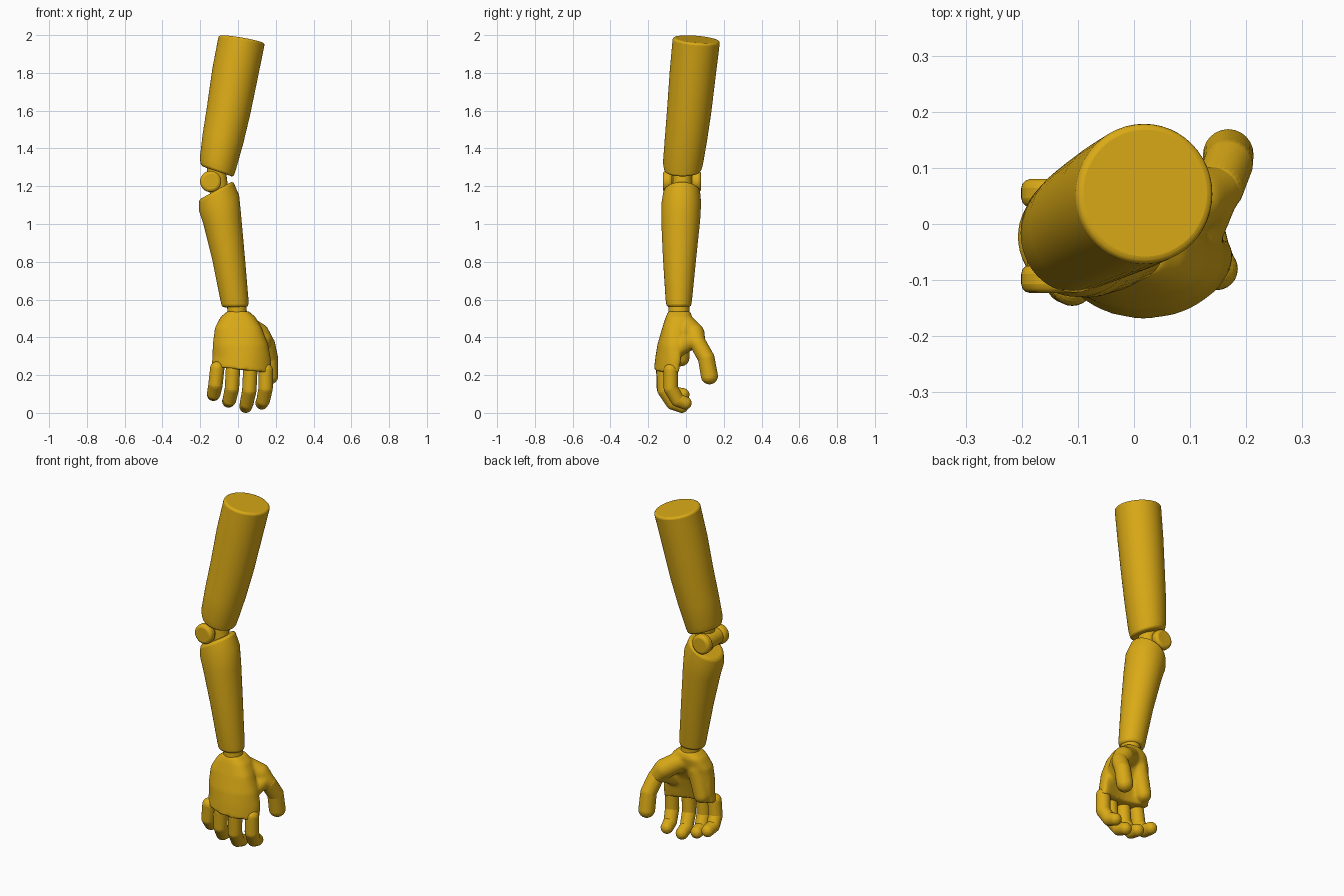
import bpy, bmesh, math
from mathutils import Vector, Matrix

if "Cube" in bpy.data.objects:
    bpy.data.objects.remove(bpy.data.objects["Cube"])

gold = bpy.data.materials.new("golden yellow")
gold.diffuse_color = (0.70, 0.40, 0.008, 1)
gold.use_nodes = True
gold.node_tree.nodes["Principled BSDF"].inputs["Base Color"].default_value = gold.diffuse_color


def finish(name, bm, bevel=0.0, remesh=0.0):
    """Turn a bmesh into a smooth, coloured object."""
    bmesh.ops.recalc_face_normals(bm, faces=bm.faces)
    me = bpy.data.meshes.new(name)
    bm.to_mesh(me)
    bm.free()
    ob = bpy.data.objects.new(name, me)
    bpy.context.collection.objects.link(ob)
    me.materials.append(gold)
    bpy.ops.object.select_all(action='DESELECT')
    bpy.context.view_layer.objects.active = ob
    ob.select_set(True)
    bpy.ops.object.shade_smooth_by_angle(angle=math.radians(40))
    if bevel:
        m = ob.modifiers.new("soft edge", 'BEVEL')
        m.width, m.segments, m.limit_method = bevel, 3, 'ANGLE'
        m.angle_limit = math.radians(40)
    if remesh:
        m = ob.modifiers.new("fuse", 'REMESH')
        m.mode, m.voxel_size, m.use_smooth_shade = 'VOXEL', remesh, True
        s = ob.modifiers.new("soften", 'SMOOTH')
        s.factor, s.iterations = 0.5, 8
    return ob


def loft(bm, rings, power=1.0, n=48):
    """Rings: cx, cy, cz, rx, ry, slope_x, slope_y, bend."""
    loops = []
    for cx, cy, cz, rx, ry, sx, sy, bend in rings:
        loop = []
        for i in range(n):
            a = 2 * math.pi * i / n
            c, s = math.cos(a), math.sin(a)
            u = math.copysign(abs(c) ** power, c)
            v = math.copysign(abs(s) ** power, s)
            x, y = rx * u, ry * v
            loop.append(bm.verts.new((cx + x, cy + y + bend * u * u, cz + sx * x + sy * y)))
        loops.append(loop)
    for a, b in zip(loops, loops[1:]):
        for i in range(n):
            bm.faces.new((a[i], a[(i + 1) % n], b[(i + 1) % n], b[i]))
    bm.faces.new(loops[0])
    bm.faces.new(loops[-1])


def capsule(bm, p, q, r1, r2):
    """Rounded tapered segment: hull around two spheres."""
    part = bmesh.new()
    for c, r in ((p, r1), (q, r2)):
        bmesh.ops.create_uvsphere(part, u_segments=24, v_segments=14, radius=r,
                                  matrix=Matrix.Translation(c))
    res = bmesh.ops.convex_hull(part, input=part.verts[:])
    junk = {g for g in res["geom_interior"] + res["geom_unused"]
            if isinstance(g, bmesh.types.BMVert)}
    bmesh.ops.delete(part, geom=list(junk), context='VERTS')
    tmp = bpy.data.meshes.new("tmp")
    part.to_mesh(tmp)
    part.free()
    bm.from_mesh(tmp)
    bpy.data.meshes.remove(tmp)


def chain(bm, pts, radii):
    for i in range(len(pts) - 1):
        capsule(bm, pts[i], pts[i + 1], radii[i], radii[i + 1])


# upper arm
bm = bmesh.new()
loft(bm, [(-.110, -.018, 1.278, .086, .096, -.34, 0, 0),
          (-.106, -.016, 1.320, .096, .106, -.30, -.03, 0),
          (-.080, .000, 1.450, .107, .112, -.25, -.05, 0),
          (-.050, .017, 1.600, .114, .117, -.2, -.07, 0),
          (-.015, .036, 1.800, .121, .122, -.17, -.08, 0),
          (.020, .055, 1.978, .122, .125, -.17, -.08, 0)])
finish("upper_arm", bm, bevel=.012)

# elbow: two round side caps on a thinner barrel
for name, y, r, depth in (("elbow_cap_front", -.098, .056, .05),
                          ("elbow_cap_back", .055, .056, .05),
                          ("elbow_barrel", -.02, .046, .14)):
    bm = bmesh.new()
    bmesh.ops.create_cone(bm, cap_ends=True, segments=40, radius1=r, radius2=r, depth=depth,
                          matrix=Matrix.Translation((-.145, y, 1.225)) @ Matrix.Rotation(math.pi / 2, 4, 'X'))
    finish(name, bm, bevel=.016)

# inner elbow link between upper arm and forearm
bm = bmesh.new()
chain(bm, [Vector((-.115, -.02, 1.29)), Vector((-.1, -.02, 1.17))], [.05, .05])
finish("elbow_link", bm)

# forearm
bm = bmesh.new()
loft(bm, [(-.015, -.038, .560, .070, .064, .02, 0, 0),
          (-.019, -.038, .600, .074, .070, .05, 0, 0),
          (-.050, -.034, .820, .086, .088, .1, 0, 0),
          (-.083, -.028, 1.020, .100, .103, .2, 0, 0),
          (-.100, -.025, 1.110, .106, .105, .4, 0, 0),
          (-.117, -.022, 1.178, .090, .096, .55, 0, 0)])
finish("forearm", bm, bevel=.014)

# wrist
bm = bmesh.new()
loft(bm, [(-.002, -.037, .50, .053, .056, 0, 0, 0),
          (-.008, -.037, .58, .050, .054, 0, 0, 0)])
finish("wrist", bm)

# palm with thumb muscle, heel and web fused in
bm = bmesh.new()
loft(bm, [(.018, -.115, .228, .158, .055, -.11, 0, .055),
          (.020, -.103, .290, .155, .060, -.06, 0, .05),
          (.013, -.087, .360, .147, .065, 0, 0, .03),
          (.002, -.052, .450, .124, .074, 0, 0, 0),
          (.000, -.037, .508, .092, .070, 0, 0, 0),
          (.000, -.036, .538, .056, .058, 0, 0, 0)], power=.75)
chain(bm, [Vector((.04, .0, .465)), Vector((.11, .043, .42)), Vector((.15, .06, .37))],
      [.054, .056, .044])
capsule(bm, Vector((.105, -.05, .33)), Vector((.135, .035, .385)), .04, .045)
capsule(bm, Vector((-.05, -.025, .44)), Vector((-.085, -.025, .29)), .05, .044)
finish("palm", bm, remesh=.008)

# thumb
bm = bmesh.new()
chain(bm, [Vector((.152, .065, .365)), Vector((.168, .107, .29)), Vector((.168, .124, .196))],
      [.044, .044, .045])
finish("thumb", bm)

# fingers: knuckle, two joints, tip
fingers = {
    "index_finger": [(.147, -.080, .225), (.146, -.080, .13), (.134, -.045, .068), (.126, -.004, .052)],
    "middle_finger": [(.065, -.118, .225), (.060, -.114, .12), (.046, -.070, .052), (.041, -.022, .034)],
    "ring_finger": [(-.027, -.120, .225), (-.032, -.117, .13), (-.045, -.078, .07), (-.050, -.030, .062)],
    "little_finger": [(-.110, -.108, .235), (-.119, -.104, .15), (-.128, -.068, .104), (-.130, -.016, .097)],
}
for name, pts in fingers.items():
    bm = bmesh.new()
    chain(bm, [Vector(p) for p in pts], [.038, .038, .036, .034])
    finish(name, bm)
